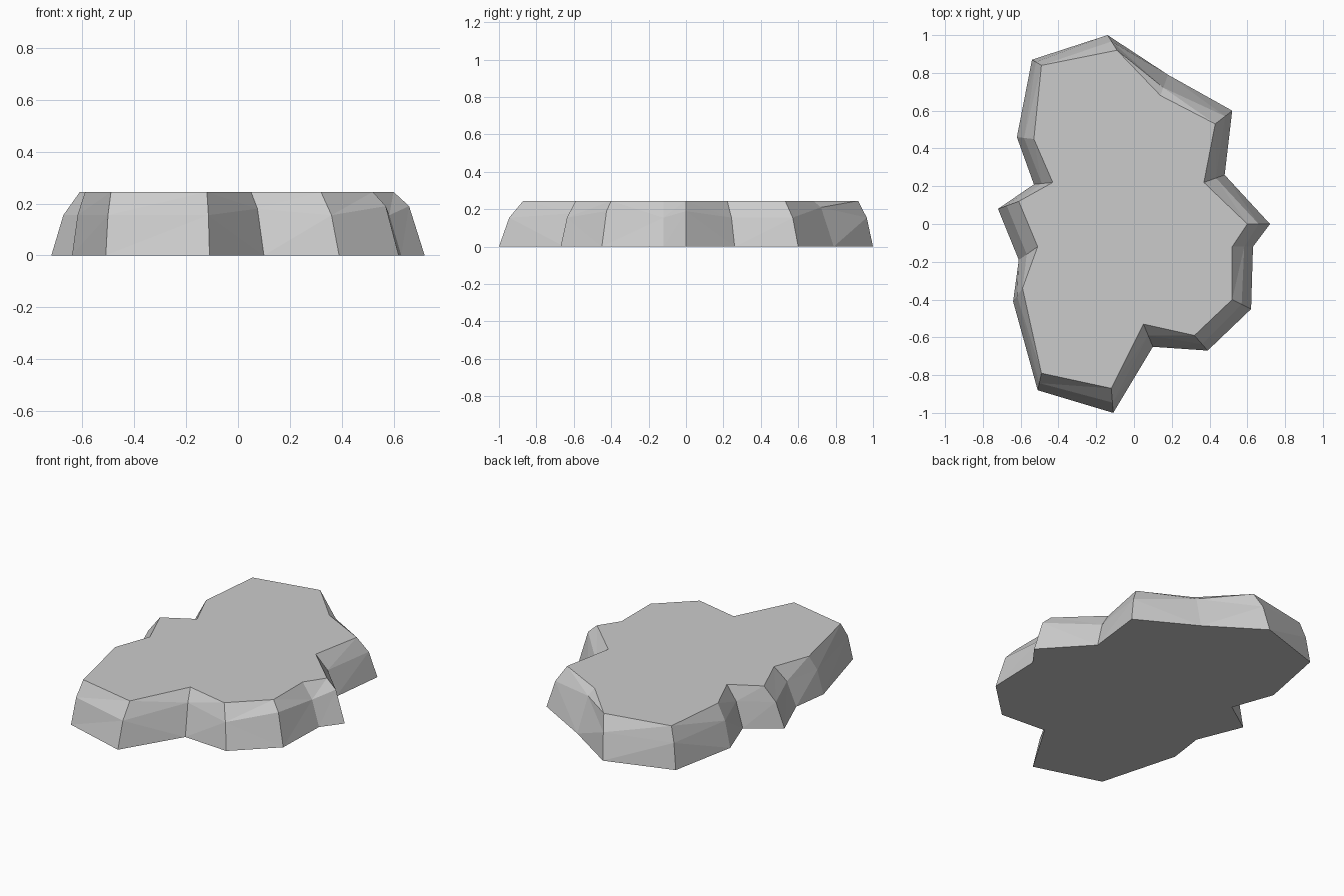
import bpy
import bmesh
from mathutils import Vector

default_cube = bpy.data.objects.get("Cube")
if default_cube:
    bpy.data.objects.remove(default_cube, do_unlink=True)

HEIGHT = 0.245

# Footprint of the slab, clockwise from the back: ground point, then top rim point
outline = [
    ((-0.14, 1.0), (-0.09, 0.92)),
    ((0.18, 0.79), (0.14, 0.68)),
    ((0.52, 0.6), (0.43, 0.53)),
    ((0.48, 0.26), (0.37, 0.22)),
    ((0.72, 0.0), (0.6, 0.0)),
    ((0.63, -0.12), (0.52, -0.12)),
    ((0.62, -0.45), (0.52, -0.4)),
    ((0.39, -0.67), (0.32, -0.59)),
    ((0.1, -0.65), (0.05, -0.53)),
    ((-0.11, -1.0), (-0.12, -0.87)),
    ((-0.51, -0.88), (-0.49, -0.79)),
    ((-0.64, -0.41), (-0.59, -0.34)),
    ((-0.61, -0.19), (-0.51, -0.12)),
    ((-0.72, 0.08), (-0.61, 0.12)),
    ((-0.53, 0.21), (-0.43, 0.22)),
    ((-0.62, 0.46), (-0.53, 0.45)),
    ((-0.54, 0.87), (-0.49, 0.84)),
]

# Shoulder of each corner: share of the way inward and height, with uneven corners
DEFAULT_SHOULDER = (0.42, 0.155)
uneven_shoulders = {1: (0.62, 0.21), 4: (0.5, 0.19), 6: (0.5, 0.19), 8: (0.5, 0.18)}


def make_material(name, value):
    material = bpy.data.materials.new(name)
    material.use_nodes = True
    colour = (value, value, value, 1.0)
    material.diffuse_color = colour
    shader = next(node for node in material.node_tree.nodes if node.type == "BSDF_PRINCIPLED")
    shader.inputs["Base Color"].default_value = colour
    return material


def add_ring(mesh, points):
    return [mesh.verts.new(point) for point in points]


def bridge_rings(mesh, lower, upper):
    """Join two rings of equal length with a band of faces."""
    count = len(lower)
    for index in range(count):
        following = (index + 1) % count
        mesh.faces.new((lower[index], lower[following], upper[following], upper[index]))


# Three stacked rings: ground, shoulder and top rim
ground_points, shoulder_points, rim_points = [], [], []
for index, (ground, rim) in enumerate(outline):
    inward, height = uneven_shoulders.get(index, DEFAULT_SHOULDER)
    ground_point = Vector((*ground, 0.0))
    rim_point = Vector((*rim, HEIGHT))
    shoulder_point = ground_point.lerp(rim_point, inward)
    shoulder_point.z = height
    ground_points.append(ground_point)
    shoulder_points.append(shoulder_point)
    rim_points.append(rim_point)

# Rock slab with faceted sides, flat top and flat underside
mesh = bmesh.new()
ground_ring = add_ring(mesh, ground_points)
shoulder_ring = add_ring(mesh, shoulder_points)
rim_ring = add_ring(mesh, rim_points)
bridge_rings(mesh, ground_ring, shoulder_ring)
bridge_rings(mesh, shoulder_ring, rim_ring)
bmesh.ops.triangulate(mesh, faces=mesh.faces[:])
mesh.faces.new(rim_ring)
mesh.faces.new(ground_ring)
bmesh.ops.recalc_face_normals(mesh, faces=mesh.faces[:])

slab_data = bpy.data.meshes.new("rock_slab")
mesh.to_mesh(slab_data)
mesh.free()
slab_data.materials.append(make_material("stone grey", 0.6))
rock_slab = bpy.data.objects.new("rock_slab", slab_data)
bpy.context.collection.objects.link(rock_slab)
